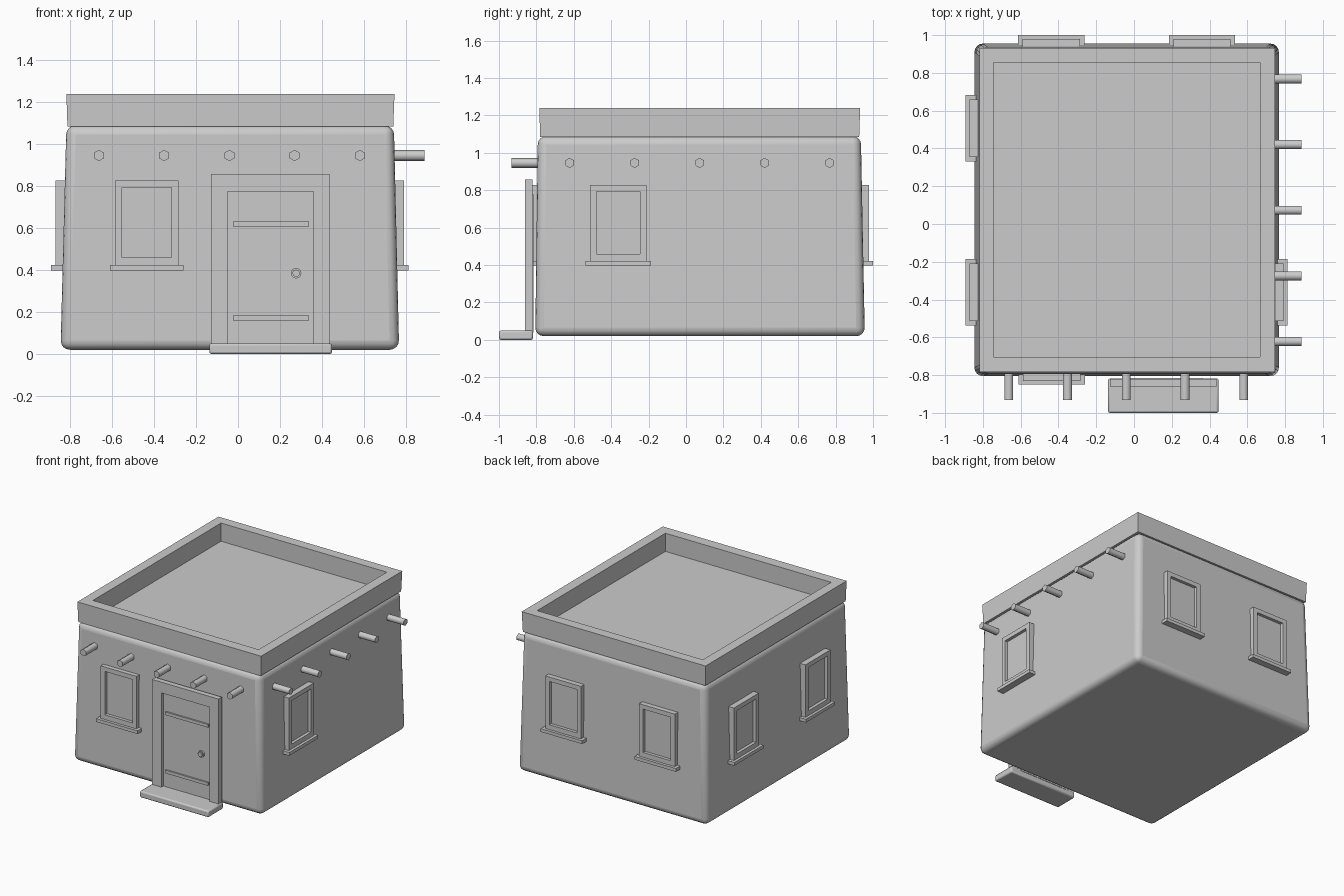
import bpy, bmesh
from math import radians, pi
from mathutils import Matrix, Vector

if "Cube" in bpy.data.objects:
    bpy.data.objects.remove(bpy.data.objects["Cube"])


def add(name, bm, matrix=None, bevel=0, segs=2, smooth=None):
    bmesh.ops.recalc_face_normals(bm, faces=bm.faces[:])
    me = bpy.data.meshes.new(name)
    bm.to_mesh(me)
    bm.free()
    ob = bpy.data.objects.new(name, me)
    bpy.context.collection.objects.link(ob)
    if matrix:
        ob.matrix_world = matrix
    if bevel:
        m = ob.modifiers.new("bevel", 'BEVEL')
        m.width, m.segments = bevel, segs
    if smooth:
        bpy.ops.object.select_all(action='DESELECT')
        ob.select_set(True)
        bpy.context.view_layer.objects.active = ob
        bpy.ops.object.shade_smooth_by_angle(angle=radians(smooth))
    return ob


def box(name, x0, x1, y0, y1, z0, z1, **kw):
    bm = bmesh.new()
    bmesh.ops.create_cube(bm, size=1)
    for v in bm.verts:
        v.co = Vector(((x0 + x1) / 2 + v.co.x * (x1 - x0),
                       (y0 + y1) / 2 + v.co.y * (y1 - y0),
                       (z0 + z1) / 2 + v.co.z * (z1 - z0)))
    return add(name, bm, **kw)


def rect(x0, x1, y0, y1, z):
    return [(x0, y0, z), (x1, y0, z), (x1, y1, z), (x0, y1, z)]


def loft(name, loops, closed, **kw):
    """Skin rectangular loops; closed joins last to first, otherwise cap the ends."""
    bm = bmesh.new()
    rows = [[bm.verts.new(p) for p in l] for l in loops]
    n = len(rows)
    for i in range(n if closed else n - 1):
        a, b = rows[i], rows[(i + 1) % n]
        for j in range(4):
            k = (j + 1) % 4
            bm.faces.new((a[j], a[k], b[k], b[j]))
    if not closed:
        bm.faces.new(rows[0])
        bm.faces.new(rows[-1])
    return add(name, bm, **kw)


def rod(name, r, length, matrix, sides, smooth):
    bm = bmesh.new()
    bmesh.ops.create_cone(bm, cap_ends=True, segments=sides, radius1=r, radius2=r, depth=length)
    bmesh.ops.rotate(bm, verts=bm.verts, matrix=Matrix.Rotation(pi / 2, 3, 'X'))
    return add(name, bm, matrix=matrix, smooth=smooth)


# Tapered adobe body with rounded edges
loft("house_body", [rect(-.846, .768, -.806, .956, .02), rect(-.818, .743, -.792, .935, 1.09)],
     False, bevel=.045, segs=4, smooth=40)

# Parapet ring around the flat roof
loft("parapet", [rect(-.813, .740, -.780, .926, 1.085), rect(-.818, .746, -.784, .931, 1.24),
                 rect(-.743, .668, -.703, .855, 1.24), rect(-.743, .668, -.703, .855, 1.085)], True)
box("roof_deck", -.75, .675, -.71, .86, 1.07, 1.10)

# Roof beam ends on the front and right walls
for i in range(5):
    rod("front_beam", .027, .18, Matrix.Translation((-.663 + .311 * i, -.842, .946)), 6, 65)
    rod("right_beam", .027, .18,
        Matrix.Translation((.798, -.622 + .3475 * i, .946)) @ Matrix.Rotation(pi / 2, 4, 'Z'), 6, 65)


# Windows: local -y points out of the wall
def window(x, y, turn):
    m = Matrix.Translation((x, y, 0)) @ Matrix.Rotation(radians(turn), 4, 'Z')

    def frame_loop(w, z0, z1, d):
        return [(-w, d, z0), (w, d, z0), (w, d, z1), (-w, d, z1)]
    loft("window_frame", [frame_loop(.152, .423, .827, .03), frame_loop(.152, .423, .827, -.026),
                          frame_loop(.117, .46, .793, -.026), frame_loop(.117, .46, .793, .03)],
         True, matrix=m)
    box("window_pane", -.12, .12, -.002, .025, .455, .797, matrix=m)
    box("window_sill", -.176, .176, -.047, .03, .398, .423, matrix=m)


for x, y, turn in [(-.435, -.804, 0), (.766, -.362, 90), (-.438, .953, 180), (.36, .953, 180),
                   (-.844, .508, -90), (-.844, -.361, -90)]:
    window(x, y, turn)

# Door frame: an upside-down U pulled back toward the wall
bm = bmesh.new()
outline = [(-.128, .04), (-.128, .857), (.437, .857), (.437, .04),
           (.36, .04), (.36, .774), (-.049, .774), (-.049, .04)]
face = bm.faces.new([bm.verts.new((x, -.861, z)) for x, z in outline])
ext = bmesh.ops.extrude_face_region(bm, geom=[face])
for g in ext["geom"]:
    if isinstance(g, bmesh.types.BMVert):
        g.co.y = -.82
add("door_frame", bm)

# Door leaf, battens, knob and step
box("door", -.052, .363, -.838, -.815, .04, .777)
for z in (.171, .619):
    box("door_batten", -.025, .338, -.85, -.83, z - .012, z + .012)
rod("knob_plate", .025, .02, Matrix.Translation((.277, -.84, .385)), 16, 40)
rod("knob", .017, .03, Matrix.Translation((.277, -.843, .385)), 16, 40)
box("doorstep", -.137, .448, -1.0, -.818, 0, .05, bevel=.01, smooth=40)
